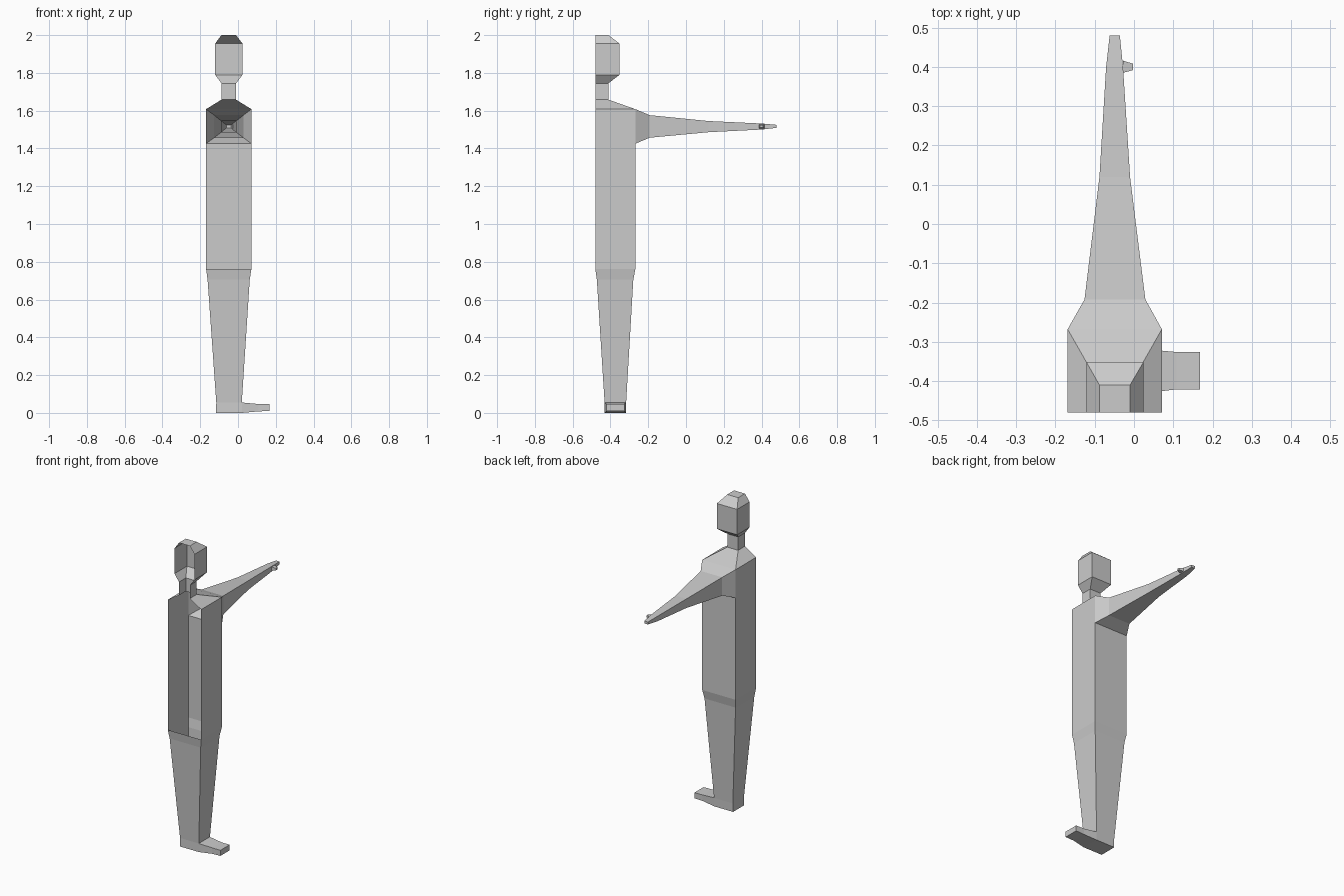
import bpy, bmesh

if "Cube" in bpy.data.objects:
    bpy.data.objects.remove(bpy.data.objects["Cube"])


def loft(name, axis, rings, skip=lambda seg, side: False, cap_start=False, cap_end=False):
    """Skin rectangles (t, a0, a1, b0, b1) along an axis; a and b are the next axes in cyclic order."""
    bm = bmesh.new()
    loops = []
    for t, a0, a1, b0, b1 in rings:
        loop = []
        for a, b in ((a0, b0), (a1, b0), (a1, b1), (a0, b1)):
            co = [0, 0, 0]
            co[axis], co[(axis + 1) % 3], co[(axis + 2) % 3] = t, a, b
            loop.append(bm.verts.new(co))
        loops.append(loop)
    for seg, (lo, hi) in enumerate(zip(loops, loops[1:])):
        for i in range(4):
            if not skip(seg, i):
                j = (i + 1) % 4
                bm.faces.new((lo[i], lo[j], hi[j], hi[i]))
    if cap_start:
        bm.faces.new(loops[0][::-1])
    if cap_end:
        bm.faces.new(loops[-1])
    loose = [v for v in bm.verts if not v.link_faces]
    bmesh.ops.delete(bm, geom=loose, context='VERTS')
    mesh = bpy.data.meshes.new(name)
    bm.to_mesh(mesh)
    bm.free()
    obj = bpy.data.objects.new(name, mesh)
    bpy.context.collection.objects.link(obj)
    return obj


X, Y, Z = 0, 1, 2
MID = -0.48  # open symmetry plane of the half figure

# Torso, neck and head: half shell, open on the mid plane and at the arm socket
loft("torso_and_head", Z, [
    (0.762, -0.169, 0.071, MID, -0.268),
    (1.425, -0.169, 0.071, MID, -0.268),
    (1.608, -0.169, 0.071, MID, -0.268),
    (1.658, -0.088, -0.010, MID, -0.410),
    (1.745, -0.088, -0.010, MID, -0.410),
    (1.790, -0.121, 0.024, MID, -0.352),
    (1.955, -0.121, 0.024, MID, -0.352),
    (2.000, -0.088, -0.010, MID, -0.410),
], skip=lambda seg, side: side == 0 or (seg == 1 and side == 2), cap_end=True)

# Leg: closed on all sides, open to the torso and at the foot joint
loft("leg", Z, [
    (0.000, -0.116, 0.020, -0.432, -0.318),
    (0.055, -0.115, 0.020, -0.431, -0.317),
    (0.705, -0.161, 0.062, -0.472, -0.279),
    (0.762, -0.169, 0.071, MID, -0.268),
], skip=lambda seg, side: seg == 0 and side == 1, cap_start=True)

# Foot pointing forward along +x
loft("foot", X, [
    (0.020, -0.432, -0.318, 0.000, 0.055),
    (0.108, -0.421, -0.326, 0.008, 0.047),
    (0.168, -0.421, -0.326, 0.010, 0.046),
], cap_end=True)

# Outstretched arm and hand
loft("arm", Y, [
    (-0.268, 1.425, 1.608, -0.169, 0.071),
    (-0.192, 1.457, 1.576, -0.126, 0.029),
    (0.120, 1.486, 1.545, -0.088, -0.010),
    (0.400, 1.500, 1.532, -0.071, -0.028),
    (0.480, 1.509, 1.525, -0.062, -0.036),
], cap_end=True)

# Thumb
loft("thumb", X, [
    (-0.028, 0.385, 0.416, 1.506, 1.528),
    (-0.002, 0.392, 0.408, 1.511, 1.524),
], cap_end=True)
